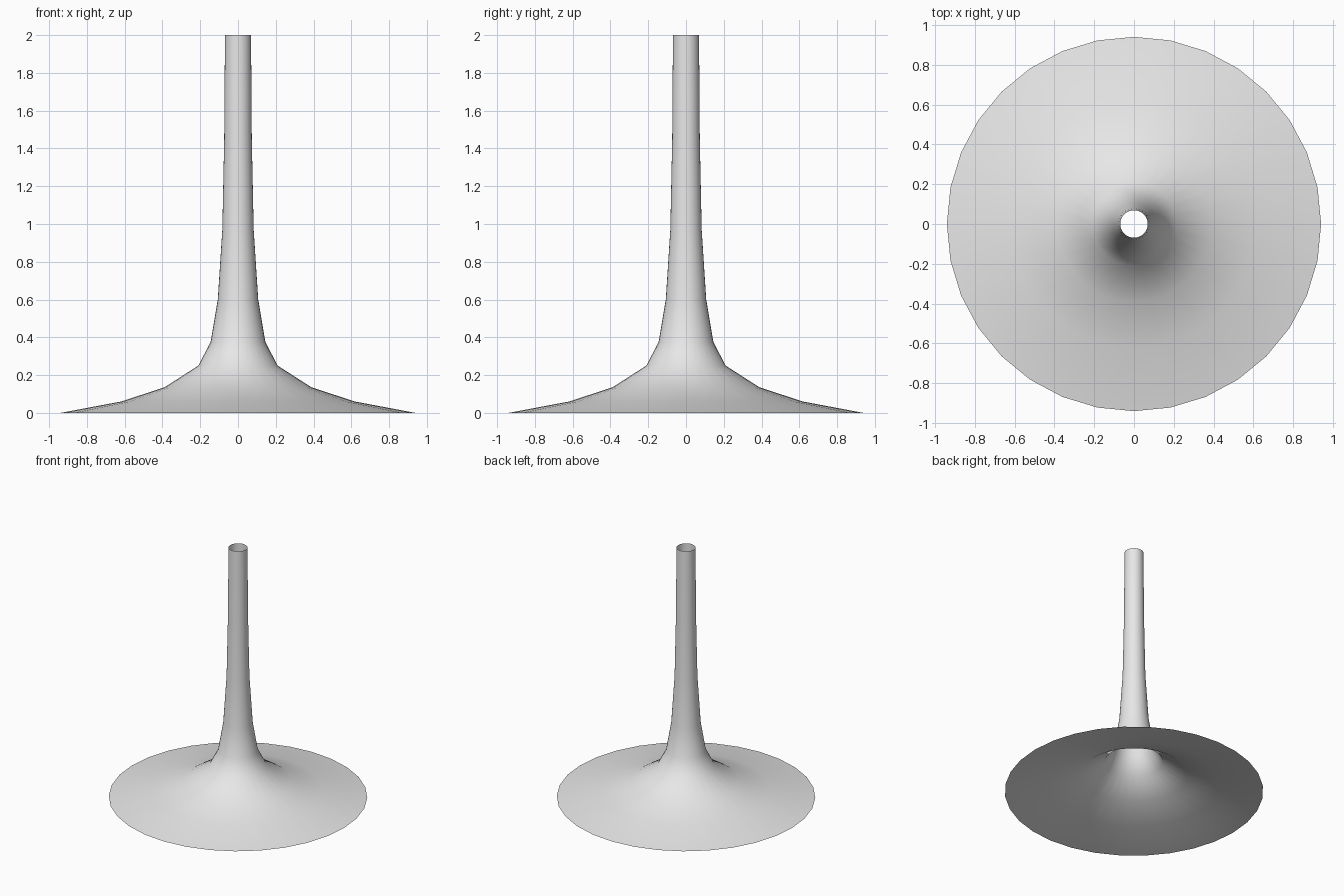
import bpy
import bmesh
from math import cos, sin, tau

cube = bpy.data.objects.get("Cube")
if cube:
    bpy.data.objects.remove(cube, do_unlink=True)

SIDES = 32
# Radius and height, from the wide rim up to the open mouth of the tube
PROFILE = [(0.94, 0), (0.62, 0.06), (0.39, 0.135), (0.21, 0.25), (0.145, 0.375),
           (0.107, 0.6), (0.083, 0.97), (0.073, 1.45), (0.069, 2)]

# Plain grey finish
grey = bpy.data.materials.new("light grey")
grey.use_nodes = True
colour = (0.8, 0.8, 0.8, 1)
grey.diffuse_color = colour
grey.node_tree.nodes["Principled BSDF"].inputs["Base Color"].default_value = colour

# Flared tube: an open, single-walled surface of revolution
bm = bmesh.new()
rings = [[bm.verts.new((r * cos(tau * i / SIDES), r * sin(tau * i / SIDES), z))
          for i in range(SIDES)] for r, z in PROFILE]
for low, high in zip(rings, rings[1:]):
    for i in range(SIDES):
        j = (i + 1) % SIDES
        face = bm.faces.new((low[i], low[j], high[j], high[i]))
        face.smooth = True

mesh = bpy.data.meshes.new("flared_tube")
bm.to_mesh(mesh)
bm.free()
mesh.materials.append(grey)
tube = bpy.data.objects.new("flared_tube", mesh)
bpy.context.collection.objects.link(tube)
